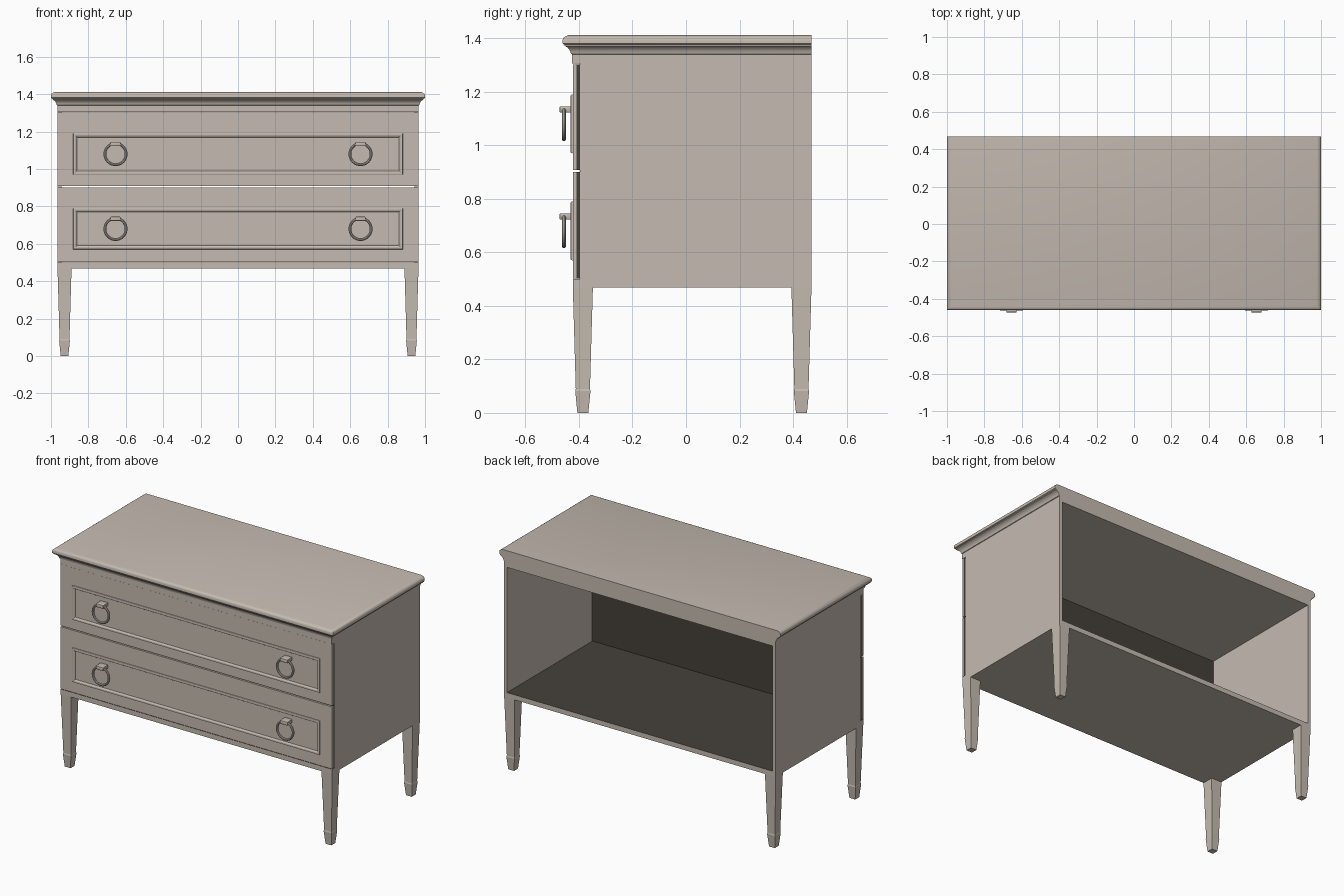
import bpy, bmesh, math
from mathutils import Matrix

if "Cube" in bpy.data.objects:
    bpy.data.objects.remove(bpy.data.objects["Cube"])


def material(name, rgb):
    m = bpy.data.materials.new(name)
    m.diffuse_color = (*rgb, 1)
    m.use_nodes = True
    m.node_tree.nodes["Principled BSDF"].inputs["Base Color"].default_value = m.diffuse_color
    return m


PAINT = material("warm grey paint", (0.56, 0.50, 0.44))
DARK = material("dark inner wood", (0.06, 0.052, 0.042))


def finish(name, bm, mat, smooth=False):
    bmesh.ops.recalc_face_normals(bm, faces=bm.faces)
    me = bpy.data.meshes.new(name)
    bm.to_mesh(me)
    bm.free()
    me.materials.append(mat)
    ob = bpy.data.objects.new(name, me)
    bpy.context.collection.objects.link(ob)
    if smooth:
        bpy.ops.object.select_all(action='DESELECT')
        ob.select_set(True)
        bpy.context.view_layer.objects.active = ob
        bpy.ops.object.shade_smooth_by_angle(angle=math.radians(35))
    return ob


def loft(name, rings, mat=PAINT, cap=True, smooth=False):
    """Skin a stack of equal-length point rings."""
    bm = bmesh.new()
    vs = [[bm.verts.new(p) for p in r] for r in rings]
    n = len(rings[0])
    for a, b in zip(vs, vs[1:]):
        for i in range(n):
            j = (i + 1) % n
            bm.faces.new((a[i], a[j], b[j], b[i]))
    if cap:
        bm.faces.new(vs[0])
        bm.faces.new(vs[-1])
    return finish(name, bm, mat, smooth)


def rect_z(x0, x1, y0, y1, z):
    return [(x0, y0, z), (x1, y0, z), (x1, y1, z), (x0, y1, z)]


def rect_y(x0, x1, z0, z1, y):
    return [(x0, y, z0), (x1, y, z0), (x1, y, z1), (x0, y, z1)]


def box(name, x0, x1, y0, y1, z0, z1, mat=PAINT):
    return loft(name, [rect_z(x0, x1, y0, y1, z0), rect_z(x0, x1, y0, y1, z1)], mat)


BACK = 0.469

# moulded top: profile of (height, overhang), flush at the back
profile = [(1.305, 0), (1.34, 0), (1.342, 0.004), (1.350, 0.006), (1.358, 0.010),
           (1.365, 0.016), (1.370, 0.024), (1.372, 0.028), (1.377, 0.028),
           (1.378, 0.032), (1.381, 0.035), (1.395, 0.035), (1.402, 0.032),
           (1.408, 0.024), (1.412, 0.013)]
loft("moulded_top", [rect_z(-0.965 - o, 0.965 + o, -0.426 - o, BACK, z)
                     for z, o in profile], smooth=True)

# open-backed carcass
for side, s in (("left", -1), ("right", 1)):
    x0, x1 = sorted((s * 0.945, s * 0.965))
    box(side + "_side_panel", x0, x1, -0.396, BACK, 0.49, 1.305)
floor = box("bottom_panel", -0.965, 0.965, -0.423, BACK, 0.468, 0.5)
floor.data.materials.append(DARK)
for p in floor.data.polygons:
    if p.normal.z > 0.9:
        p.material_index = 1

# tapered square legs with small feet: (height, half width)
leg_profile = [(0, 0.0205), (0.082, 0.0285), (0.09, 0.0265), (0.468, 0.0375)]
for end, y in (("front", -0.3855), ("back", 0.4315)):
    for side, x in (("left", -0.9275), ("right", 0.9275)):
        loft(f"{end}_{side}_leg",
             [rect_z(x - h, x + h, y - h, y + h, z) for z, h in leg_profile])


def ring_handle(name, x, z):
    # hanging ring
    bm = bmesh.new()
    R, r, n, k = 0.0568, 0.0075, 40, 10
    grid = [[bm.verts.new((x + (R + r * math.cos(b)) * math.cos(a),
                           -0.4565 + r * math.sin(b),
                           z + (R + r * math.cos(b)) * math.sin(a)))
             for b in (2 * math.pi * j / k for j in range(k))]
            for a in (2 * math.pi * i / n for i in range(n))]
    for i in range(n):
        for j in range(k):
            i2, j2 = (i + 1) % n, (j + 1) % k
            bm.faces.new((grid[i][j], grid[i2][j], grid[i2][j2], grid[i][j2]))
    finish(name + "_ring", bm, PAINT, True)
    # mount that holds the ring
    bm = bmesh.new()
    bmesh.ops.create_cube(bm, size=1, matrix=Matrix.Translation((x, -0.4465, z + 0.054))
                          @ Matrix.Diagonal((0.054, 0.053, 0.023, 1)))
    bmesh.ops.bevel(bm, geom=bm.edges[:], offset=0.004, segments=2,
                    affect='EDGES', profile=0.5)
    finish(name + "_mount", bm, PAINT, True)


# drawers: painted face, dark core, raised frame and two ring handles
for tag, z0, z1, zc in (("lower", 0.502, 0.901, 0.68), ("upper", 0.908, 1.303, 1.08)):
    box(tag + "_drawer_front", -0.965, 0.965, -0.423, -0.41, z0, z1)
    box(tag + "_drawer_core", -0.962, 0.962, -0.41, -0.396, z0, z1, DARK)
    steps = [(-0.422, 0), (-0.429, 0.001), (-0.431, 0.004), (-0.431, 0.012),
             (-0.427, 0.018), (-0.422, 0.021)]
    loft(tag + "_drawer_frame",
         [rect_y(-0.881 + i, 0.881 - i, zc - 0.11 + i, zc + 0.11 - i, y)
          for y, i in steps], cap=False)
    for side, x in (("left", -0.655), ("right", 0.655)):
        ring_handle(f"{tag}_{side}_handle", x, zc)
